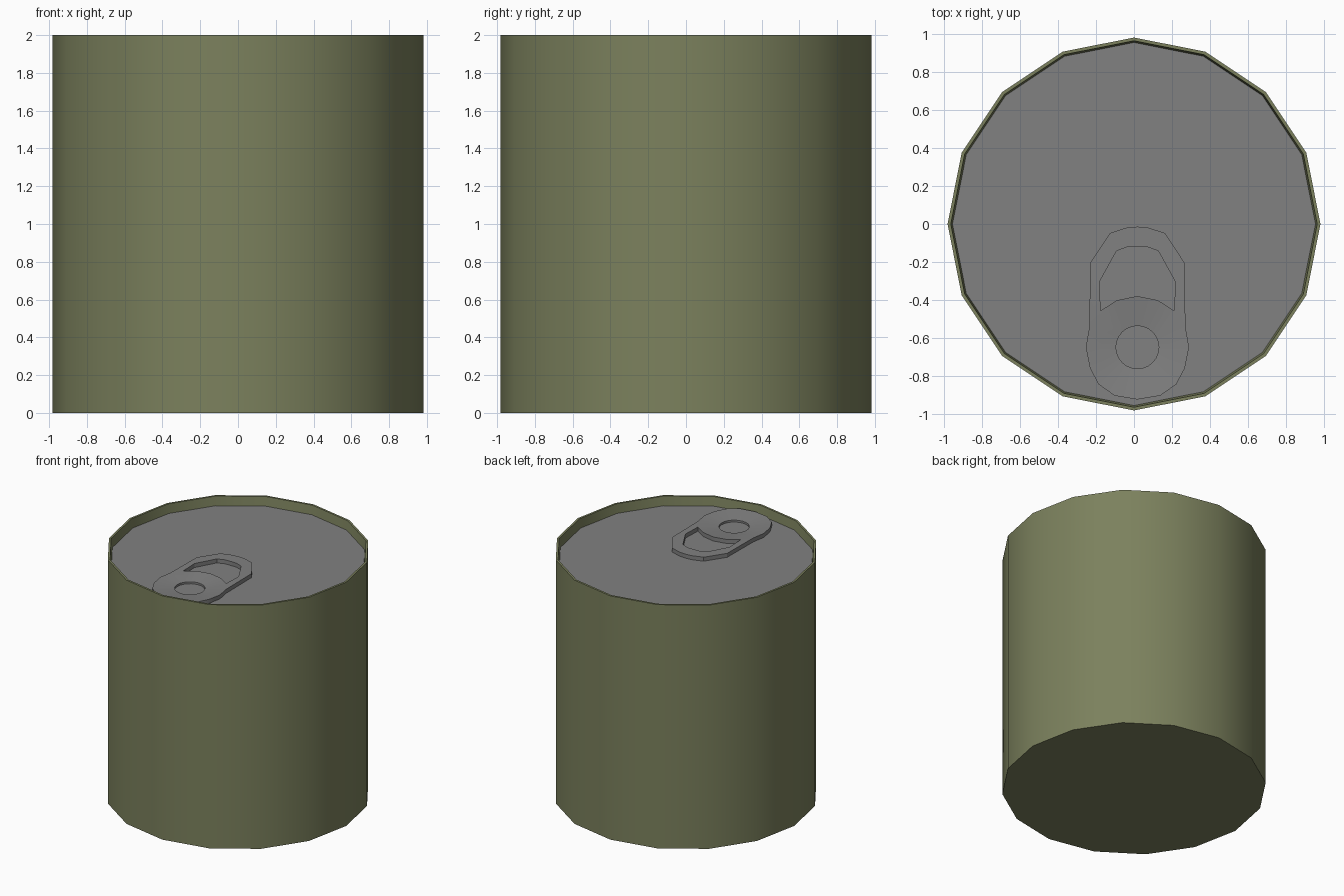
import bpy, bmesh
from math import cos, sin, pi, radians

if "Cube" in bpy.data.objects:
    bpy.data.objects.remove(bpy.data.objects["Cube"])

SIDES = 16
LID_Z = 1.925
TAB_X = 0.018


def material(name, rgb):
    m = bpy.data.materials.new(name)
    m.diffuse_color = (*rgb, 1)
    m.use_nodes = True
    m.node_tree.nodes["Principled BSDF"].inputs["Base Color"].default_value = m.diffuse_color
    return m


def finish(name, bm, mat):
    bmesh.ops.recalc_face_normals(bm, faces=bm.faces)
    me = bpy.data.meshes.new(name)
    bm.to_mesh(me)
    bm.free()
    ob = bpy.data.objects.new(name, me)
    bpy.context.collection.objects.link(ob)
    me.materials.append(mat)
    bpy.ops.object.select_all(action='DESELECT')
    bpy.context.view_layer.objects.active = ob
    ob.select_set(True)
    bpy.ops.object.shade_smooth_by_angle(angle=radians(30))
    return ob


def circle(r, n, cx=0, cy=0):
    return [(cx + r * cos(2 * pi * i / n), cy + r * sin(2 * pi * i / n)) for i in range(n)]


def mirrored(half):
    # half outline runs from the centre line round the right side and back
    left = [(-x, y) for x, y in reversed(half) if x > 0]
    return [(x + TAB_X, y) for x, y in half + left]


def add_loop(bm, pts, z):
    vs = [bm.verts.new((x, y, z)) for x, y in pts]
    return [bm.edges.new((vs[i - 1], vs[i])) for i in range(len(vs))]


olive = material("olive_paint", (0.20, 0.22, 0.11))
metal = material("dull_metal", (0.22, 0.22, 0.22))

# can body: outer wall, thin rim, inner lip and base
bm = bmesh.new()
rings = [[bm.verts.new((x, y, z)) for x, y in circle(r, SIDES)]
         for r, z in [(0.983, 0), (0.983, 2), (0.966, 2), (0.957, LID_Z)]]
for a, b in zip(rings, rings[1:]):
    for i in range(SIDES):
        bm.faces.new((a[i - 1], a[i], b[i], b[i - 1]))
bm.faces.new(rings[0][::-1])
# closed temporarily so the normals face outward, then opened for the lid
cap = bm.faces.new(rings[-1])
bmesh.ops.recalc_face_normals(bm, faces=bm.faces)
bmesh.ops.delete(bm, geom=[cap], context='FACES_ONLY')
finish("can_body", bm, olive)

# sunken lid
bm = bmesh.new()
f = bm.faces.new([bm.verts.new((x, y, LID_Z)) for x, y in circle(0.957, SIDES)])
lid = finish("lid", bm, metal)
if lid.data.polygons[0].normal.z < 0:
    lid.data.flip_normals()

# pull tab: outline with finger hole, dished down to the rivet hole
outer = mirrored([(0, -0.014), (0.06, -0.02), (0.145, -0.048), (0.249, -0.205),
                  (0.253, -0.54), (0.272, -0.65), (0.25, -0.76), (0.205, -0.845),
                  (0.12, -0.905), (0, -0.925)])
finger = mirrored([(0.05, -0.12), (0.11, -0.142), (0.2, -0.305), (0.194, -0.457),
                   (0.108, -0.402), (0, -0.38)])
bm = bmesh.new()
edges = add_loop(bm, outer, 1.958) + add_loop(bm, finger, 1.958)
rivet = add_loop(bm, circle(0.113, 24, TAB_X, -0.65), 1.958)
bmesh.ops.triangle_fill(bm, edges=edges + rivet, use_beauty=True, normal=(0, 0, 1))
for v in {v for e in rivet for v in e.verts}:
    v.co.z = 1.941
ext = bmesh.ops.extrude_face_region(bm, geom=list(bm.faces))
for v in ext["geom"]:
    if isinstance(v, bmesh.types.BMVert):
        v.co.z = LID_Z - 0.003
finish("pull_tab", bm, metal)
